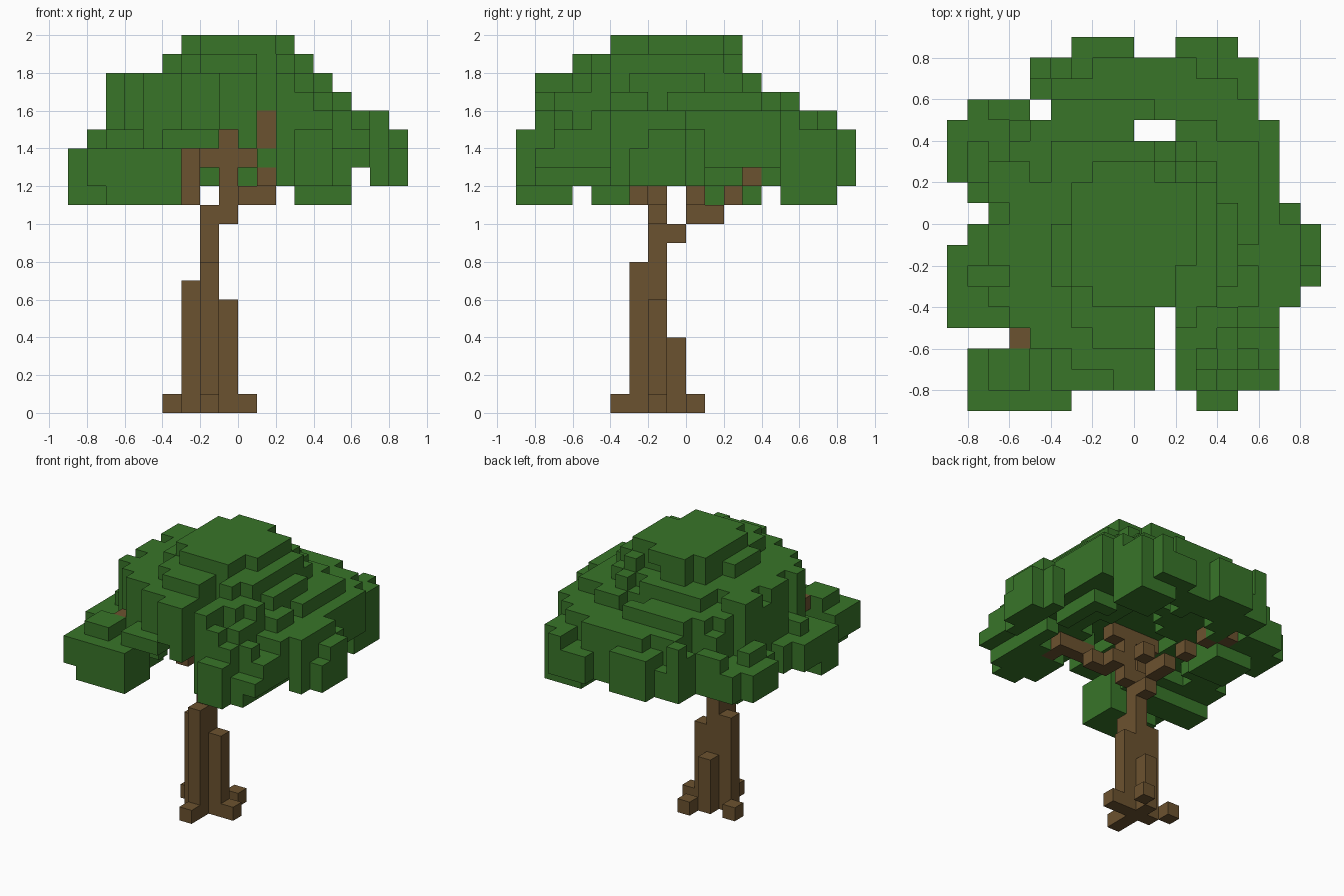
import bpy, bmesh, random
from mathutils import Vector

random.seed(4)
cube = bpy.data.objects.get("Cube")
if cube:
    bpy.data.objects.remove(cube)

S = 0.1      # block size
HALF = 9     # half the grid width in blocks


def material(name, color):
    m = bpy.data.materials.new(name)
    m.use_nodes = True
    m.diffuse_color = (*color, 1)
    m.node_tree.nodes["Principled BSDF"].inputs["Base Color"].default_value = (*color, 1)
    return m


def box(x, y, z):
    """Blocks in half-open cell ranges; a single number means one cell."""
    spans = [range(*a) if isinstance(a, tuple) else (a,) for a in (x, y, z)]
    return {(i, j, k) for i in spans[0] for j in spans[1] for k in spans[2]}


# Canopy footprint: occupied spans of each row, front to back
FRONT_ROW = [(1, 10), (11, 16)]
FOOTPRINT = [
    [(1, 6), (12, 14)], FRONT_ROW, FRONT_ROW, [(4, 10), (11, 16)],
    [(0, 10), (11, 16)], [(0, 17)], [(0, 18)], [(0, 18)], [(1, 18)],
    [(2, 17)], [(1, 16)], [(0, 16)], [(0, 16)], [(0, 9), (11, 16)],
    [(1, 4), (5, 15)], [(4, 15)], [(4, 15)], [(6, 9), (11, 14)],
]

# Extents of the upper canopy layers: x start, x end, y start, y end
DOME = {14: (1, 18, 0, 18), 15: (2, 17, 1, 17), 16: (2, 15, 1, 15),
        17: (2, 14, 1, 13), 18: (5, 13, 3, 12), 19: (6, 12, 5, 12)}


def in_dome(i, j, k, noise):
    if i < 6 and j < 3:                            # stepped front right lobe
        return k <= 13 + min(j, i - 1, abs(i - 4))
    x0, x1, y0, y1 = DOME[k]
    if not (x0 <= i < x1 and y0 <= j < y1):
        return False
    u = (2 * i + 1 - x0 - x1) / (x1 - x0)
    v = (2 * j + 1 - y0 - y1) / (y1 - y0)
    return u * u + v * v < 1.1 + noise


def underside(i, j, noise):
    """Lowest leaf block in a column: drooping lobes around a hollow middle."""
    x, y = i - HALF, j - HALF
    if -3 <= x < 1 and y < -1:                     # open arch at the front
        return 15 if x == -1 else 14
    if -6 <= x < -3 and y == -6:                   # gap behind the front lobe
        return 14
    if -7 <= x < -3 and y < -6:                    # front right lobe
        return 11
    if x < -4 and -5 <= y < -3:                    # right lobe
        return 11
    if -7 <= x < -4 and 1 <= y < 4:                # back right lobe
        return 11
    if 3 <= x < 6 and 5 <= y < 8:                  # back left lobe
        return 11
    if x == 6 or (x >= -1 and 3 <= y < 5):
        return 13
    r = ((x + .5) ** 2 + (y + .5) ** 2) ** .5 + 3 * noise
    return 14 if r < 2.7 else 13 if r < 5.5 else 12


# Trunk with four buttresses
C = 7
wood = box(C, C, (0, 11))
for dx, dy, top in ((1, 0, 6), (-1, 0, 7), (0, -1, 8), (0, 1, 4)):
    wood |= box(C + dx, C + dy, (0, top))

# Root tips
wood |= box(9, 7, 0) | box(5, 8, 0) | box(7, 5, 0) | box(8, 9, 0)

# Middle branch with side twigs
wood |= box(8, 7, (10, 15)) | box((6, 10), 7, 13)
# Front left branch
wood |= box(9, 7, 11) | box((9, 11), 6, 11) | box(10, 5, 12)
wood |= box((11, 13), 5, 12) | box(12, 4, 12) | box(10, 5, (14, 16))
# Back right branch
wood |= box(7, 8, 9) | box(7, (9, 11), 10) | box(8, 9, 11)
wood |= box(6, 11, 11) | box(5, 12, 12) | box(4, (12, 14), 12)
# Front right branch
wood |= box(6, 6, (11, 14)) | box(5, 5, 13) | box(4, 4, 14) | box(3, 3, 14)

# Leaf blocks, column by column
leaves = set()
for j, spans in enumerate(FOOTPRINT):
    for i in [i for span in spans for i in range(*span)]:
        noise = random.uniform(-.34, .34)
        low = underside(i, j, noise)
        column = {(i, j, k) for k in range(low, 20)
                  if k < 14 or in_dome(i, j, k, noise)}
        leaves |= column or {(i, j, low)}
leaves -= wood
solid = leaves | wood
AXES = [Vector(a) for a in ((1, 0, 0), (0, 1, 0), (0, 0, 1))]


def block_object(name, cells, mat):
    """Mesh of the exposed block faces, with flat regions joined."""
    bm = bmesh.new()
    verts = {}

    def vert(p):
        key = tuple(round(c) for c in p)
        if key not in verts:
            verts[key] = bm.verts.new(((p[0] - HALF) * S, (p[1] - HALF) * S, p[2] * S))
        return verts[key]

    for cell in sorted(cells):
        mid = Vector(cell) + Vector((.5, .5, .5))
        for a in range(3):
            for sign in (1, -1):
                n = AXES[a] * sign
                if tuple(round(c) for c in Vector(cell) + n) in solid:
                    continue
                u = AXES[(a + 1) % 3] / 2
                v = AXES[(a + 2) % 3] / 2 * sign
                o = mid + n / 2
                bm.faces.new([vert(p) for p in (o - u - v, o + u - v, o + u + v, o - u + v)])
    bmesh.ops.dissolve_limit(bm, angle_limit=.01, verts=bm.verts[:], edges=bm.edges[:])
    mesh = bpy.data.meshes.new(name)
    bm.to_mesh(mesh)
    bm.free()
    mesh.materials.append(mat)
    obj = bpy.data.objects.new(name, mesh)
    bpy.context.collection.objects.link(obj)


block_object("trunk_and_branches", wood, material("bark brown", (.148, .085, .029)))
block_object("leaf_canopy", leaves, material("leaf green", (.040, .178, .022)))
